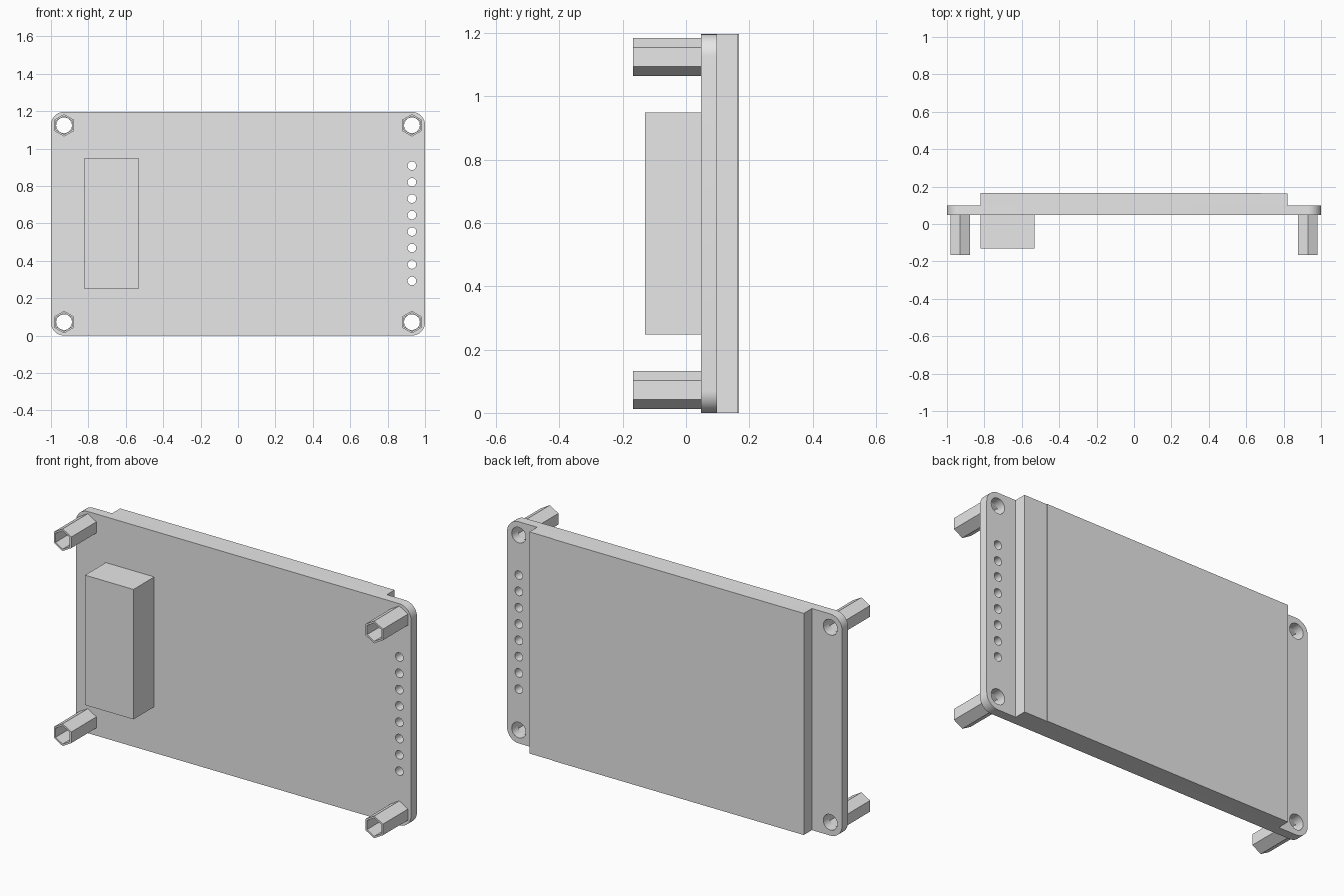
import bpy, bmesh
from math import sin, cos, pi, radians

cube = bpy.data.objects.get("Cube")
if cube:
    bpy.data.objects.remove(cube, do_unlink=True)

GREY = (0.8, 0.8, 0.8, 1.0)
grey = bpy.data.materials.new("plain grey")
grey.use_nodes = True
grey.diffuse_color = GREY
grey.node_tree.nodes["Principled BSDF"].inputs["Base Color"].default_value = GREY

WIDTH, HEIGHT = 2.0, 1.196
BACK, BOARD_BACK, BOARD_FRONT = 0.167, 0.098, 0.047
MOUNT_X, MOUNT_LOW = 0.93, 0.072
MOUNTS = [(x, z) for x in (-MOUNT_X, MOUNT_X) for z in (MOUNT_LOW, HEIGHT - MOUNT_LOW)]


def ring(cx, cy, r, n, start=0.0):
    return [(cx + r * cos(start + 2 * pi * i / n), cy + r * sin(start + 2 * pi * i / n))
            for i in range(n)]


def rect(x0, x1, y0, y1):
    return [(x0, y0), (x1, y0), (x1, y1), (x0, y1)]


def rounded_rect(x0, x1, y0, y1, r, steps=10):
    corners = [(x1 - r, y1 - r), (x0 + r, y1 - r), (x0 + r, y0 + r), (x1 - r, y0 + r)]
    return [(cx + r * cos(a), cy + r * sin(a))
            for k, (cx, cy) in enumerate(corners)
            for a in [(k + i / steps) * pi / 2 for i in range(steps + 1)]]


def extrude(name, loops, low, high, upright=True):
    """Fill an outline with holes; extrude along y if upright, else along z."""
    curve = bpy.data.curves.new(name, 'CURVE')
    curve.dimensions = '2D'
    curve.fill_mode = 'BOTH'
    curve.extrude = (high - low) / 2
    for pts in loops:
        spline = curve.splines.new('POLY')
        spline.points.add(len(pts) - 1)
        for p, (x, y) in zip(spline.points, pts):
            p.co = (x, y, 0, 1)
        spline.use_cyclic_u = True
    obj = bpy.data.objects.new(name, curve)
    bpy.context.collection.objects.link(obj)
    mid = (low + high) / 2
    obj.location = (0, mid, 0) if upright else (0, 0, mid)
    obj.rotation_euler.x = pi / 2 if upright else 0
    bpy.ops.object.select_all(action='DESELECT')
    obj.select_set(True)
    bpy.context.view_layer.objects.active = obj
    bpy.ops.object.convert(target='MESH')
    obj = bpy.context.view_layer.objects.active
    bm = bmesh.new()
    bm.from_mesh(obj.data)
    bmesh.ops.remove_doubles(bm, verts=bm.verts, dist=0.0001)
    bmesh.ops.recalc_face_normals(bm, faces=bm.faces)
    bm.to_mesh(obj.data)
    bm.free()
    obj.data.materials.clear()
    obj.data.materials.append(grey)
    bpy.ops.object.shade_smooth_by_angle(angle=radians(30))
    return obj


# Circuit board with mounting holes and a column of pin holes
holes = [ring(x, z, 0.042, 32) for x, z in MOUNTS]
holes += [ring(MOUNT_X, 0.292 + 0.088 * i, 0.023, 24) for i in range(8)]
outline = rounded_rect(-WIDTH / 2, WIDTH / 2, 0, HEIGHT, 0.07)
extrude("circuit_board", [outline] + holes, BOARD_FRONT, BOARD_BACK)

# Display panel on the back, with a slightly lower strip at one end
panel = [(-0.82, BOARD_BACK), (0.82, BOARD_BACK), (0.82, BACK - 0.003),
         (0.68, BACK - 0.003), (0.68, BACK), (-0.82, BACK)]
extrude("display_panel", [panel], 0, HEIGHT, upright=False)

# Connector block on the front
extrude("connector_block", [rect(-0.822, -0.533, 0.248, 0.949)], -0.13, BOARD_FRONT)

# Hollow hexagonal standoffs
for i, (x, z) in enumerate(MOUNTS):
    extrude(f"standoff_{i + 1}", [ring(x, z, 0.06, 6, pi / 2), ring(x, z, 0.049, 6, pi / 2)],
            -0.167, BOARD_FRONT)
